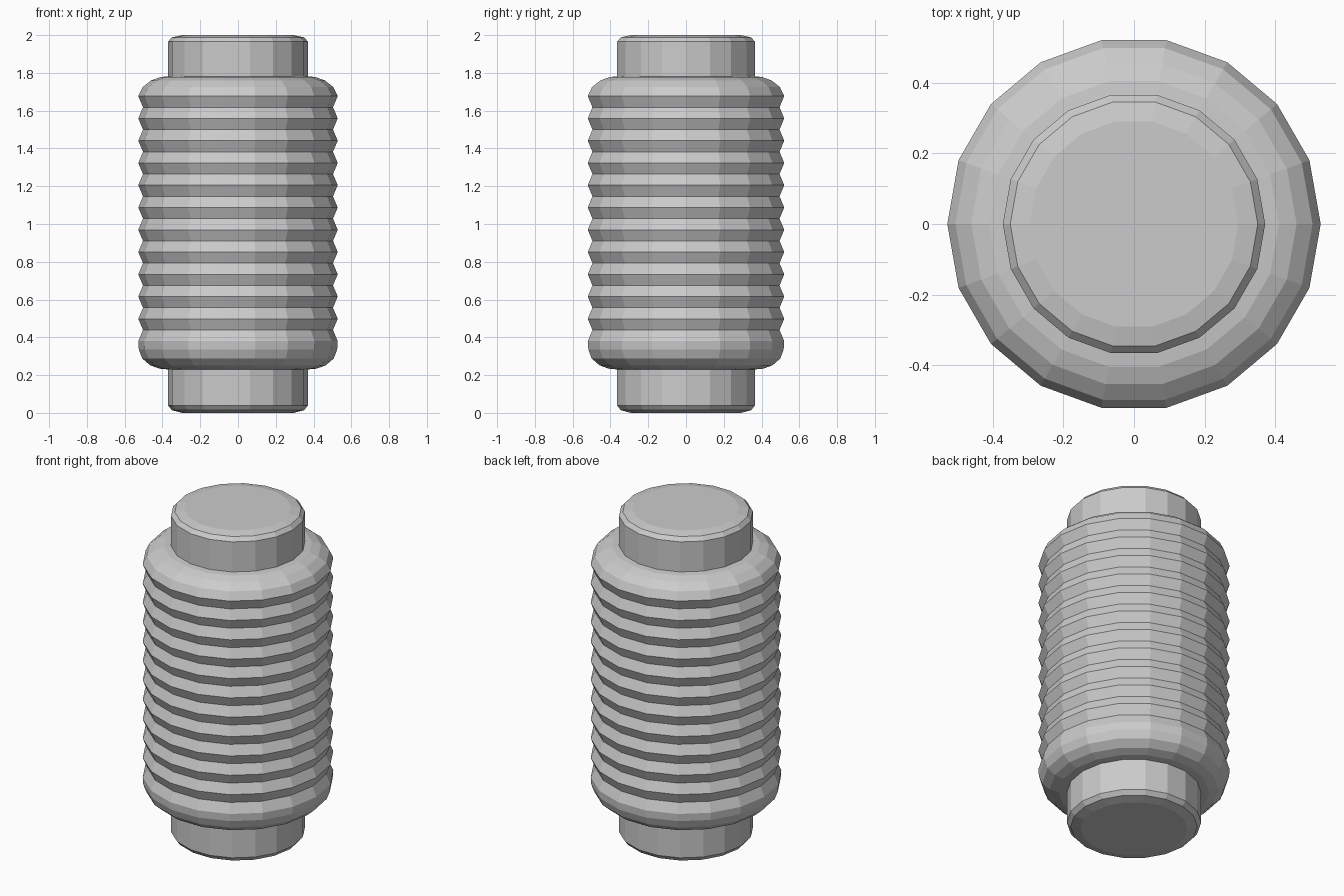
import bpy, bmesh, math

if "Cube" in bpy.data.objects:
    bpy.data.objects.remove(bpy.data.objects["Cube"])

SIDES = 18


def lathe(name, profile, cap_bottom=False, cap_top=False):
    """Revolve (radius, z) points, listed bottom to top, into a flat-faced part."""
    bm = bmesh.new()
    rings = []
    for r, z in profile:
        rings.append([bm.verts.new((r * math.cos(math.tau * i / SIDES),
                                    r * math.sin(math.tau * i / SIDES), z))
                      for i in range(SIDES)])
    for low, high in zip(rings, rings[1:]):
        for i in range(SIDES):
            j = (i + 1) % SIDES
            bm.faces.new((low[i], low[j], high[j], high[i]))
    if cap_bottom:
        bm.faces.new(rings[0][::-1])
    if cap_top:
        bm.faces.new(rings[-1])
    mesh = bpy.data.meshes.new(name)
    bm.to_mesh(mesh)
    bm.free()
    obj = bpy.data.objects.new(name, mesh)
    bpy.context.collection.objects.link(obj)
    return obj


# Ribbed body: rounded shoulders with alternating peaks and valleys between
PEAK, VALLEY = 0.528, 0.503
FIRST, LAST, RIBS = 0.38, 1.677, 12
pitch = (LAST - FIRST) / (RIBS - 1)
body = [(0.37, 0.23), (0.415, 0.234), (0.465, 0.252), (0.507, 0.288), (0.525, 0.335)]
for k in range(RIBS):
    z = FIRST + k * pitch
    body.append((PEAK, z))
    if k < RIBS - 1:
        body.append((VALLEY, z + pitch / 2))
body += [(0.505, 1.725), (0.46, 1.76), (0.41, 1.778), (0.37, 1.782)]
lathe("ribbed_body", body)

# End collars with rounded rims
lathe("lower_collar", [(0.295, 0), (0.35, 0.014), (0.371, 0.04), (0.371, 0.23)],
      cap_bottom=True)
lathe("upper_collar", [(0.371, 1.78), (0.371, 1.965), (0.35, 1.988), (0.295, 2.0)],
      cap_top=True)
